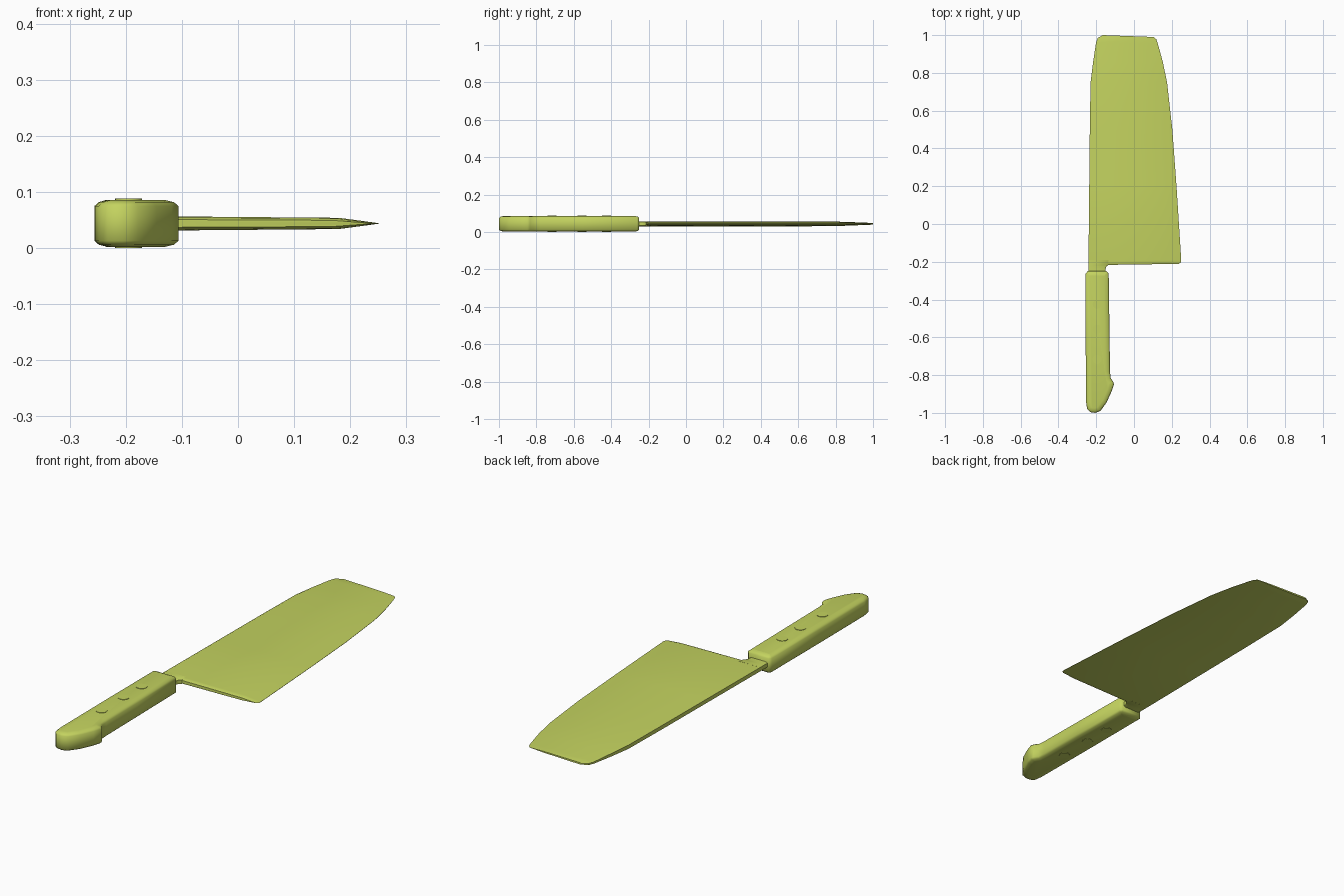
import bpy
from mathutils import Vector

cube = bpy.data.objects.get("Cube")
if cube:
    bpy.data.objects.remove(cube, do_unlink=True)

MID = 0.044  # height of the knife's central plane

COLOUR = (0.55, 0.65, 0.115, 1)
mat = bpy.data.materials.new("yellow_green")
mat.use_nodes = True
mat.diffuse_color = COLOUR
bsdf = mat.node_tree.nodes["Principled BSDF"]
bsdf.inputs["Base Color"].default_value = COLOUR
bsdf.inputs["Roughness"].default_value = 0.6


def finish(obj, angle=0.7):
    obj.data.materials.clear()
    obj.data.materials.append(mat)
    bpy.ops.object.select_all(action="DESELECT")
    obj.select_set(True)
    bpy.context.view_layer.objects.active = obj
    bpy.ops.object.shade_smooth_by_angle(angle=angle)


def loft(name, rings, angle=0.7):
    """Join equal closed rings into one capped solid."""
    n = len(rings[0])
    verts = [p for ring in rings for p in ring]
    faces = [(r * n + i, r * n + (i + 1) % n, (r + 1) * n + (i + 1) % n, (r + 1) * n + i)
             for r in range(len(rings) - 1) for i in range(n)]
    faces += [tuple(reversed(range(n))), tuple(range(len(verts) - n, len(verts)))]
    mesh = bpy.data.meshes.new(name)
    mesh.from_pydata(verts, [], faces)
    obj = bpy.data.objects.new(name, mesh)
    bpy.context.collection.objects.link(obj)
    bpy.context.view_layer.objects.active = obj
    obj.select_set(True)
    bpy.ops.object.mode_set(mode="EDIT")
    bpy.ops.mesh.select_all(action="SELECT")
    bpy.ops.mesh.normals_make_consistent(inside=False)
    bpy.ops.object.mode_set(mode="OBJECT")
    finish(obj, angle)
    return obj


def section(y_left, y_right, x0, x1, scale, sharp):
    """Cross-section of the steel: a rounded spine and a ground or square far edge."""
    half = [(x0, 0.009), (x0 + 0.01, 0.0135)]
    half += [(x1 - 0.07, 0.010), (x1, 0.0006)] if sharp else [(x1 - 0.01, 0.0135), (x1, 0.009)]
    loop = half + [(x, -h) for x, h in reversed(half)]
    return [(x, y_left + (y_right - y_left) * (x - x0) / (x1 - x0), MID + h * scale)
            for x, h in loop]


# Blade: rows from heel to tip (y at spine, y at edge, spine x, edge x, thickness)
blade_rows = [
    (-0.218, -0.211, -0.241, 0.238, 0.55),
    (-0.212, -0.203, -0.241, 0.248, 0.85),
    (-0.200, -0.190, -0.241, 0.250, 1.0),
    (0.20, 0.20, -0.237, 0.225, 1.0),
    (0.50, 0.50, -0.234, 0.203, 1.0),
    (0.75, 0.75, -0.230, 0.175, 0.95),
    (0.86, 0.86, -0.216, 0.152, 0.75),
    (0.96, 0.955, -0.201, 0.126, 0.45),
    (0.985, 0.978, -0.192, 0.118, 0.38),
    (1.0, 0.99, -0.165, 0.105, 0.3),
]
loft("blade", [section(*row, True) for row in blade_rows])

# Tang neck with a small fillet into the heel
neck_rows = [(-0.27, -0.15), (-0.238, -0.15), (-0.225, -0.146), (-0.217, -0.136), (-0.19, -0.125)]
loft("tang_neck", [section(y, y, -0.241, x, 1.0, False) for y, x in neck_rows])


def inset(points, amount):
    """Move a counter-clockwise outline inwards along its corner normals."""
    result = []
    for i, p in enumerate(points):
        a = (p - points[i - 1]).normalized()
        b = (points[(i + 1) % len(points)] - p).normalized()
        na, nb = Vector((-a.y, a.x)), Vector((-b.y, b.x))
        result.append(p + (na + nb) * amount / max(1 + na.dot(nb), 0.6))
    return result


# Handle: outline with a hooked butt, chamfered above and below
handle_outline = [Vector(p) for p in (
    (-0.245, -0.250), (-0.256, -0.262), (-0.256, -0.60), (-0.254, -0.94),
    (-0.248, -0.980), (-0.232, -0.996), (-0.205, -1.0), (-0.178, -0.990),
    (-0.145, -0.945), (-0.118, -0.885), (-0.106, -0.848), (-0.111, -0.834),
    (-0.124, -0.815), (-0.127, -0.780), (-0.130, -0.55), (-0.134, -0.262),
    (-0.145, -0.250))]
levels = [(0.024, -0.042), (0.008, -0.038), (0, -0.031), (0, 0.031), (0.008, 0.038), (0.024, 0.042)]
loft("handle", [[(p.x, p.y, MID + z) for p in inset(handle_outline, d)] for d, z in levels], 0.9)

# Rivets run through the handle, just proud of both faces
for i, y in enumerate((-0.425, -0.557, -0.717)):
    bpy.ops.mesh.primitive_cylinder_add(vertices=24, radius=0.024, depth=0.088,
                                        location=(-0.195, y, MID))
    rivet = bpy.context.object
    rivet.name = f"rivet_{i + 1}"
    finish(rivet)
